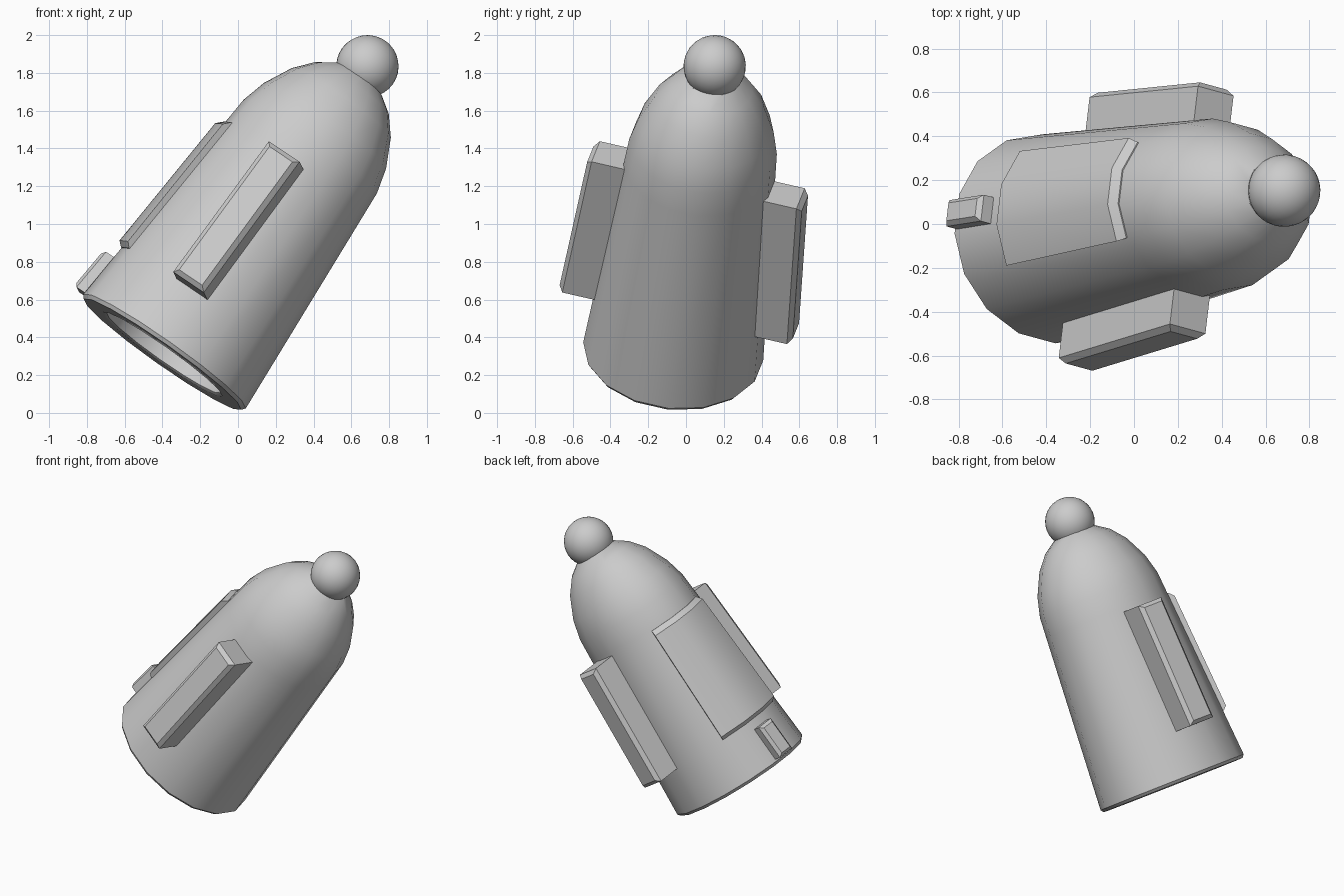
import bpy, bmesh, math
from mathutils import Vector, Matrix

if "Cube" in bpy.data.objects:
    bpy.data.objects.remove(bpy.data.objects["Cube"])

# Tilted local frame: x = side, y = back, z = along the body axis
base = Vector((-0.40, -0.07, 0.31))
tip = Vector((0.685, 0.152, 1.835))
n = (tip - base).normalized()
u = Vector((0.104, 0.966, -0.237))
u = (u - n * u.dot(n)).normalized()
b = n.cross(u)
frame = Matrix.Translation(base) @ Matrix((u, b, n)).transposed().to_4x4()
SX, SY = 0.905, 1.0      # body is slightly narrower from side to side
SIDES = 16


def finish(name, bm, angle=35):
    bmesh.ops.recalc_face_normals(bm, faces=bm.faces)
    me = bpy.data.meshes.new(name)
    bm.to_mesh(me)
    bm.free()
    ob = bpy.data.objects.new(name, me)
    bpy.context.collection.objects.link(ob)
    ob.matrix_world = frame
    bpy.ops.object.select_all(action='DESELECT')
    ob.select_set(True)
    bpy.context.view_layer.objects.active = ob
    bpy.ops.object.shade_smooth_by_angle(angle=math.radians(angle))
    return ob


def ring_point(r, t, k):
    a = 2 * math.pi * (k + 0.5) / SIDES
    return Vector((r * SX * math.cos(a), r * SY * math.sin(a), t))


def lathe(name, profile):
    bm = bmesh.new()
    rings = [[bm.verts.new(ring_point(r, t, k)) for k in range(SIDES)] for r, t in profile]
    for lo, hi in zip(rings, rings[1:]):
        for k in range(SIDES):
            j = (k + 1) % SIDES
            bm.faces.new((lo[k], lo[j], hi[j], hi[k]))
    bm.faces.new(rings[0])
    bm.faces.new(rings[-1])
    return finish(name, bm)


def slab(name, half, centre, lean, outward, bevel):
    """Box leaning inward with the taper; only its outward edges are bevelled."""
    bm = bmesh.new()
    bmesh.ops.create_cube(bm, size=2)
    out = Vector(outward)
    edges = [e for e in bm.edges if all(v.co.dot(out) > 0 for v in e.verts)]
    for v in bm.verts:
        z = v.co.z * half[2]
        v.co = Vector(centre) + Vector((v.co.x * half[0], v.co.y * half[1], z)) - out * lean * z
    bmesh.ops.bevel(bm, geom=edges, offset=bevel, segments=1, affect='EDGES')
    return finish(name, bm, 20)


# Tapered body with recessed base, chamfered rim and domed top
lathe("body", [(0.37, 0.30), (0.37, 0.01), (0.39, 0.0), (0.512, 0.0), (0.528, 0.02),
               (0.443, 1.22), (0.433, 1.36), (0.397, 1.495), (0.322, 1.645),
               (0.24, 1.742), (0.152, 1.802)])

# Ball on the tip
bm = bmesh.new()
bmesh.ops.create_uvsphere(bm, u_segments=32, v_segments=16, radius=0.165,
                          matrix=Matrix.Translation((0, 0, (tip - base).length)))
finish("tip_ball", bm)

# Side fins
for side, name in ((1, "left_fin"), (-1, "right_fin")):
    slab(name, (0.125, 0.10, 0.435), (side * 0.487, -0.028, 0.757), 0.062, (side, 0, 0), 0.025)

# Small block at the back near the base
slab("back_block", (0.062, 0.06, 0.122), (-0.012, 0.525, 0.155), 0.08, (0, 1, 0), 0.02)

# Curved back panel over three facets of the body
bm = bmesh.new()
sections = []
for r, t in ((0.46, 0.34), (0.51, 0.34), (0.537, 0.365), (0.484, 1.17), (0.45, 1.205), (0.40, 1.205)):
    sections.append([bm.verts.new(ring_point(r, t, k)) for k in range(2, 6)])
count = len(sections)
for i in range(count):
    lo, hi = sections[i], sections[(i + 1) % count]
    for k in range(3):
        bm.faces.new((lo[k], lo[k + 1], hi[k + 1], hi[k]))
for k in (0, 3):
    bm.faces.new([s[k] for s in sections])
finish("back_panel", bm)
